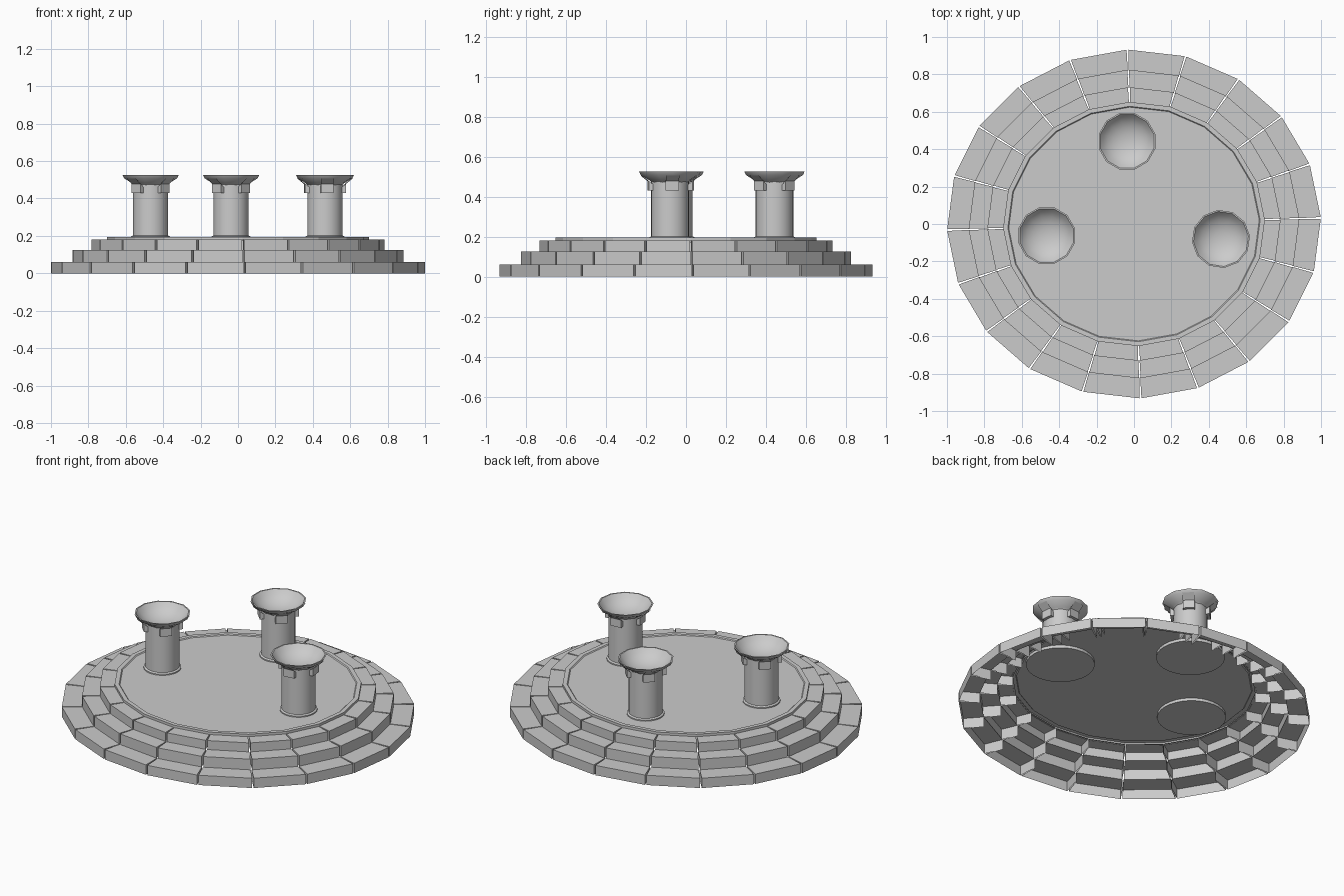
import bpy, bmesh, math
from mathutils import Matrix, Vector

if "Cube" in bpy.data.objects:
    bpy.data.objects.remove(bpy.data.objects["Cube"])

SIDES, OFFSET, SQUASH = 20, math.radians(2.0), 0.933


def finish(name, bm, smooth=False, location=(0, 0, 0), normals=True):
    if normals:
        bmesh.ops.recalc_face_normals(bm, faces=bm.faces)
    mesh = bpy.data.meshes.new(name)
    bm.to_mesh(mesh)
    bm.free()
    ob = bpy.data.objects.new(name, mesh)
    ob.location = location
    bpy.context.collection.objects.link(ob)
    if smooth:
        bpy.ops.object.select_all(action='DESELECT')
        ob.select_set(True)
        bpy.context.view_layer.objects.active = ob
        bpy.ops.object.shade_smooth_by_angle(angle=math.radians(35))
    return ob


def lathe(name, profile, sides, location=(0, 0, 0), turn=0.0, squash=1.0, smooth=False):
    bm = bmesh.new()
    loops = []
    for r, z in profile:
        if r == 0:
            loops.append([bm.verts.new((0, 0, z))] * sides)
            continue
        loops.append([bm.verts.new((r * math.cos(turn + i * math.tau / sides),
                                    squash * r * math.sin(turn + i * math.tau / sides), z))
                      for i in range(sides)])
    for a, b in zip(loops, loops[1:]):
        for i in range(sides):
            j = (i + 1) % sides
            quad = list(dict.fromkeys((a[i], a[j], b[j], b[i])))
            bm.faces.new(quad)
    return finish(name, bm, smooth, location)


def step_ring(name, r_out, r_in, z0, z1, gap=0.005):
    # ring of open-bottomed stone blocks with thin joints between them
    bm = bmesh.new()
    for i in range(SIDES):
        a = OFFSET + i * math.tau / SIDES
        b = a + math.tau / SIDES
        outer = [Vector((r_out * math.cos(t), SQUASH * r_out * math.sin(t), 0)) for t in (a, b)]
        inner = [Vector((r_in * math.cos(t), SQUASH * r_in * math.sin(t), 0)) for t in (a, b)]
        shift = (outer[1] - outer[0]).normalized() * gap
        corners = [inner[0] + shift * 0.5, outer[0] + shift, outer[1] - shift, inner[1] - shift * 0.5]
        low = [bm.verts.new((p.x, p.y, z0)) for p in corners]
        top = [bm.verts.new((p.x, p.y, z1)) for p in corners]
        bm.faces.new(top)
        for k in (0, 1, 2):
            bm.faces.new((low[k], low[k + 1], top[k + 1], top[k]))
    return finish(name, bm, normals=False)


# Three tiers of steps
step_ring("lower_step", 1.0, 0.88, 0.0, 0.06)
step_ring("middle_step", 0.885, 0.78, 0.06, 0.125)
step_ring("upper_step", 0.785, 0.69, 0.125, 0.18)

# Floor with a slightly raised rim
lathe("floor", [(0.70, 0.178), (0.70, 0.195), (0.675, 0.195), (0.67, 0.19), (0, 0.19)],
      SIDES, turn=OFFSET, squash=SQUASH)


def brackets(name, location, turn):
    # four flared brackets under the bowl
    side = [(0.08, 0.43), (0.11, 0.43), (0.11, 0.478), (0.146, 0.507), (0.08, 0.507)]
    bm = bmesh.new()
    for k in range(4):
        rot = Matrix.Rotation(turn + k * math.pi / 2, 3, 'Z')
        a = [bm.verts.new(rot @ Vector((r, -0.033, z))) for r, z in side]
        b = [bm.verts.new(rot @ Vector((r, 0.033, z))) for r, z in side[:]]
        bm.faces.new(a)
        bm.faces.new(b[::-1])
        # top edge is hidden in the bowl wall and inner edge in the column
        for i in (0, 1, 2):
            bm.faces.new((a[i], a[i + 1], b[i + 1], b[i]))
    for f in [f for f in bm.faces if len(f.verts) == 5]:
        # keep the side plates below the hollow of the bowl
        for v in f.verts:
            if v.co.z > 0.5 and v.co.xy.length < 0.1:
                v.co.z = 0.455
    return finish(name, bm, location=location)


# Three columns, each with a foot, brackets and a bowl
columns = [(-0.467, -0.062, 45), (-0.037, 0.442, 45), (0.465, -0.08, -84)]
for n, (x, y, deg) in enumerate(columns, 1):
    loc, turn = (x, y, 0), math.radians(deg)
    lathe(f"base_disc_{n}", [(0, 0.172), (0.19, 0.172), (0.19, 0.189), (0, 0.189)], 32, loc)
    lathe(f"column_{n}", [(0.104, 0.189), (0.104, 0.197), (0.094, 0.202), (0.094, 0.475)],
          32, loc, smooth=True)
    brackets(f"brackets_{n}", loc, turn)
    lathe(f"bowl_{n}", [(0.094, 0.472), (0.104, 0.482), (0.147, 0.508), (0.156, 0.526),
                        (0.148, 0.526), (0.13, 0.503), (0.105, 0.483), (0.075, 0.468),
                        (0.04, 0.459), (0, 0.456)], 12, loc, turn, smooth=True)
